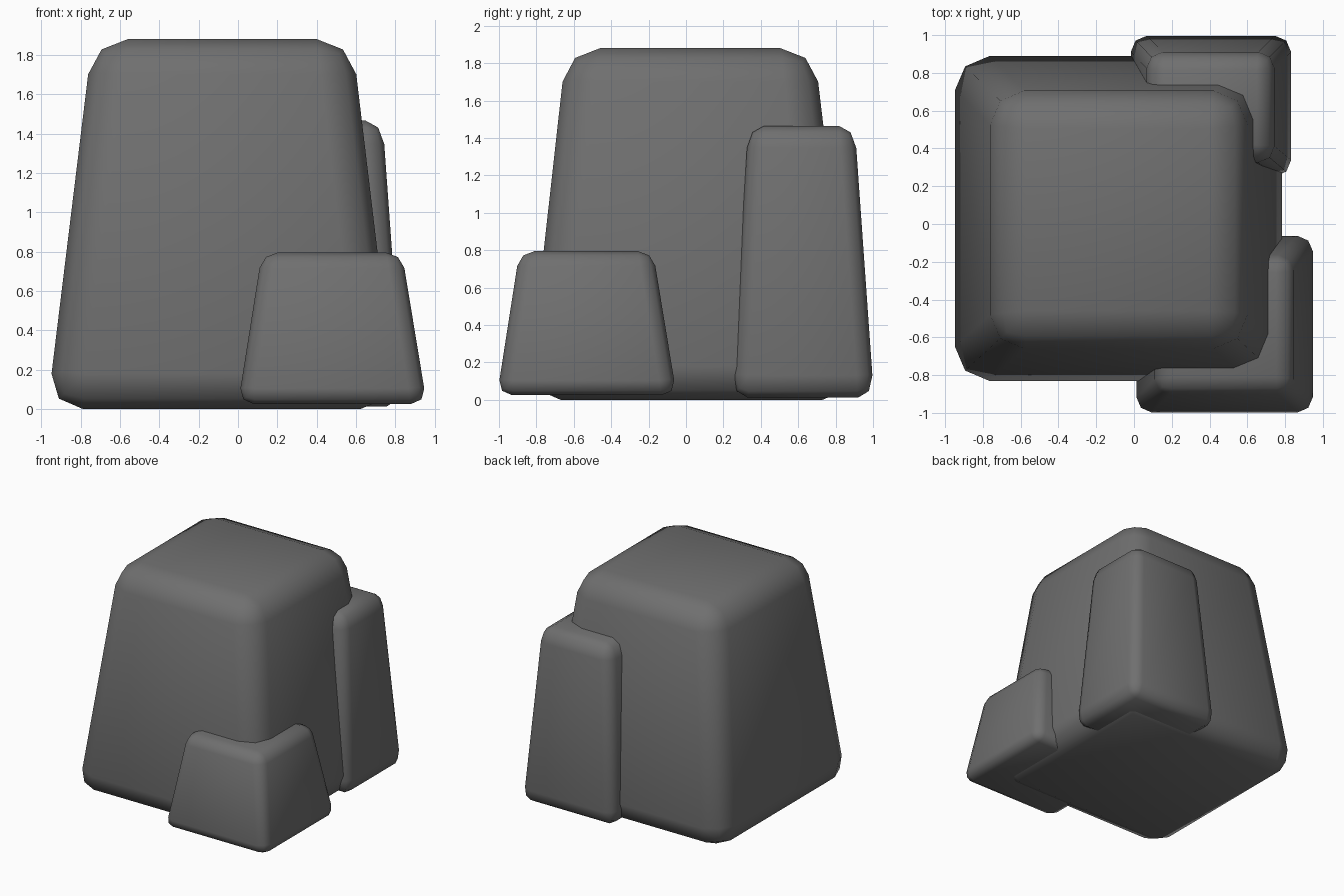
import bpy, bmesh

if "Cube" in bpy.data.objects:
    bpy.data.objects.remove(bpy.data.objects["Cube"])

stone = bpy.data.materials.new("stone_grey")
stone.diffuse_color = (0.16, 0.16, 0.16, 1)
stone.use_nodes = True
stone.node_tree.nodes["Principled BSDF"].inputs["Base Color"].default_value = stone.diffuse_color


def block(name, base, top, z0, z1, radius, stretch=1.0):
    """Tapered block with rounded edges; base/top are (x0, x1, y0, y1) before rounding."""
    bm = bmesh.new()
    rings = []
    for (x0, x1, y0, y1), z in ((base, z0 / stretch), (top, z1 / stretch)):
        rings.append([bm.verts.new(p) for p in
                      ((x0, y0, z), (x1, y0, z), (x1, y1, z), (x0, y1, z))])
    low, high = rings
    bm.faces.new(low[::-1])
    bm.faces.new(high)
    for i in range(4):
        j = (i + 1) % 4
        bm.faces.new((low[i], low[j], high[j], high[i]))
    bmesh.ops.bevel(bm, geom=bm.edges[:], offset=radius, segments=2,
                    profile=0.5, affect='EDGES')
    bmesh.ops.scale(bm, vec=(1, 1, stretch), verts=bm.verts)  # taller rounding
    for f in bm.faces:
        f.smooth = True
    me = bpy.data.meshes.new(name)
    bm.to_mesh(me)
    bm.free()
    me.materials.append(stone)
    ob = bpy.data.objects.new(name, me)
    bpy.context.collection.objects.link(ob)
    return ob


# Large central block
block("main_rock", (-0.97, 0.805, -0.85, 0.91), (-0.74, 0.58, -0.64, 0.685), 0, 1.88, 0.18)
# Low block on the front right corner
block("front_rock", (0.0, 0.96, -1.01, -0.05), (0.122, 0.833, -0.89, -0.177), 0.025, 0.795, 0.08)
# Tall block on the back right corner
block("back_rock", (-0.025, 0.84, 0.245, 1.005), (0.075, 0.735, 0.333, 0.902), 0.012, 1.465, 0.085, 1.4)
